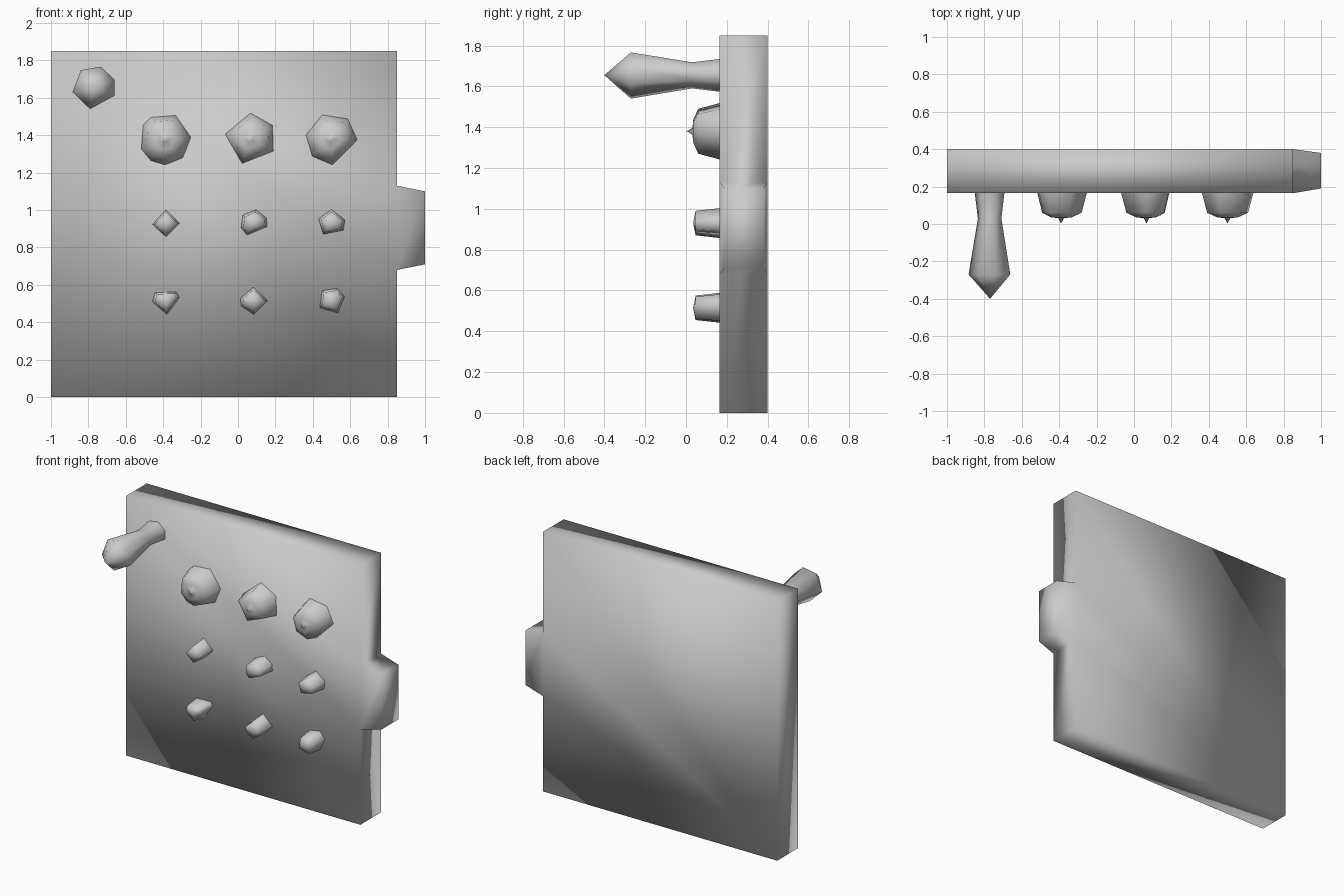
import bpy
from math import cos, sin, radians

if "Cube" in bpy.data.objects:
    bpy.data.objects.remove(bpy.data.objects["Cube"])

FRONT, BACK = 0.165, 0.40


def make_object(name, verts, faces):
    mesh = bpy.data.meshes.new(name)
    mesh.from_pydata(verts, [], faces)
    mesh.shade_smooth()
    mesh.update()
    obj = bpy.data.objects.new(name, mesh)
    bpy.context.collection.objects.link(obj)
    return obj


def knob(name, x, z, angles, profile, tip_y):
    """Faceted knob pointing to -y: rings of (y, radius) closed by a tip.
    Angles run counter-clockwise as seen from the front."""
    n = len(angles)
    verts = [(x + r * cos(radians(a)), y, z + r * sin(radians(a)))
             for y, r in profile for a in angles]
    verts.append((x, tip_y, z))
    faces = []
    for k in range(len(profile) - 1):
        for i in range(n):
            j = (i + 1) % n
            faces.append((k * n + i, k * n + j, (k + 1) * n + j, (k + 1) * n + i))
    last = (len(profile) - 1) * n
    faces += [(last + i, last + (i + 1) % n, len(verts) - 1) for i in range(n)]
    return make_object(name, verts, faces)


# Slab with a tapered tab on its right edge, as one outline with depth
outline = [(-1, 0), (0.85, 0), (0.85, 0.68), (1, 0.71),
           (1, 1.10), (0.85, 1.13), (0.85, 1.85), (-1, 1.85)]
n = len(outline)
verts = [(x, 0.19 if x == 1 else FRONT, z) for x, z in outline]
verts += [(x, 0.38 if x == 1 else BACK, z) for x, z in outline]
faces = [(0, 1, 2, 5, 6, 7), (2, 3, 4, 5)]
faces += [tuple(i + n for i in reversed(f)) for f in faces]
faces += [(i, i + n, (i + 1) % n + n, (i + 1) % n) for i in range(n)]
make_object("panel", verts, faces)

# Lever in the upper left corner
knob("lever", -0.77, 1.655, [-100, -22, 22, 72, 127, 192],
     [(FRONT, 0.083), (0.03, 0.066), (-0.27, 0.117)], -0.40)

# Three large dials with a small pointed tip
dial_profile = [(FRONT, 0.138), (0.06, 0.11), (0.035, 0.055), (0.032, 0.016)]
dials = [(-0.39, [-157, -123, -90, -47, 4, 66, 123, 148]),
         (0.067, [-109, -28, 32, 90, 169]),
         (0.50, [-138, -88, -2, 51, 111, 171])]
for i, (x, angles) in enumerate(dials):
    knob(f"dial_{i + 1}", x, 1.38, angles, dial_profile, 0.003)

# Two rows of small buttons
button_profile = [(FRONT, 0.073), (0.047, 0.06)]
button_rows = [
    (0.93, [[-90, 0, 90, 185], [-120, -15, 22, 81, 144, 200],
            [-126, -31, 13, 90, 162]]),
    (0.515, [[-86, 13, 40, 143, 184], [-90, 0, 92, 171, 203],
             [-150, -63, 17, 66, 132]]),
]
for r, (z, columns) in enumerate(button_rows):
    for c, (x, angles) in enumerate(zip((-0.385, 0.085, 0.50), columns)):
        knob(f"button_{r + 1}_{c + 1}", x, z, angles, button_profile, 0.035)
